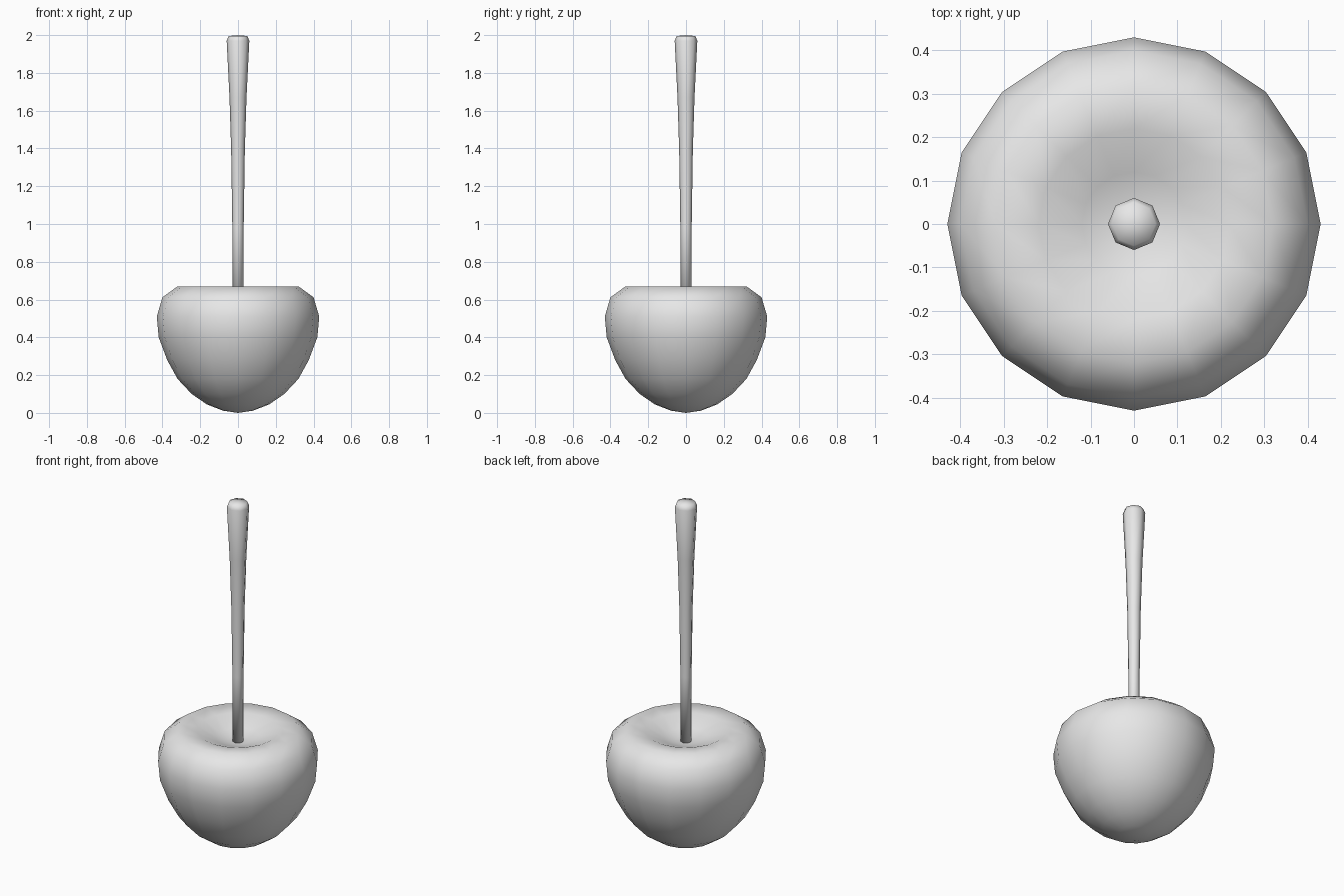
import bpy
from math import sin, cos, tau

old = bpy.data.objects.get("Cube")
if old:
    bpy.data.objects.remove(old, do_unlink=True)

# One plain grey for both parts
GREY = (0.8, 0.8, 0.8, 1)
grey = bpy.data.materials.new("plain_grey")
grey.use_nodes = True
grey.diffuse_color = GREY
grey.node_tree.nodes["Principled BSDF"].inputs["Base Color"].default_value = GREY


def lathe(name, profile, sides):
    """Turn a (radius, height) profile, bottom to top, with closed end poles."""
    verts, rings, faces = [], [], []
    for r, z in profile:
        count = sides if r else 1
        start = len(verts)
        rings.append([start + i % count for i in range(sides)])
        verts += [(r * cos(tau * i / sides), r * sin(tau * i / sides), z)
                  for i in range(count)]
    for low, high in zip(rings, rings[1:]):
        for i in range(sides):
            j = (i + 1) % sides
            face = [low[i], low[j], high[j], high[i]]
            faces.append(list(dict.fromkeys(face)))
    mesh = bpy.data.meshes.new(name)
    mesh.from_pydata(verts, [], faces)
    mesh.materials.append(grey)
    mesh.shade_smooth()
    obj = bpy.data.objects.new(name, mesh)
    bpy.context.collection.objects.link(obj)
    return obj


# Round fruit with a shallow dimple on top
lathe("fruit", [(0, 0), (0.08, 0.012), (0.165, 0.045), (0.245, 0.1),
                (0.32, 0.18), (0.375, 0.28), (0.42, 0.4), (0.43, 0.51),
                (0.4, 0.612), (0.32, 0.67), (0.22, 0.66), (0.12, 0.617),
                (0.06, 0.6), (0, 0.595)], 16)

# Thin stalk that flares towards its rounded tip
lathe("stem", [(0, 0.58), (0.03, 0.58), (0.03, 0.98), (0.036, 1.38),
               (0.045, 1.67), (0.06, 1.97), (0.05, 1.995), (0, 2)], 8)
